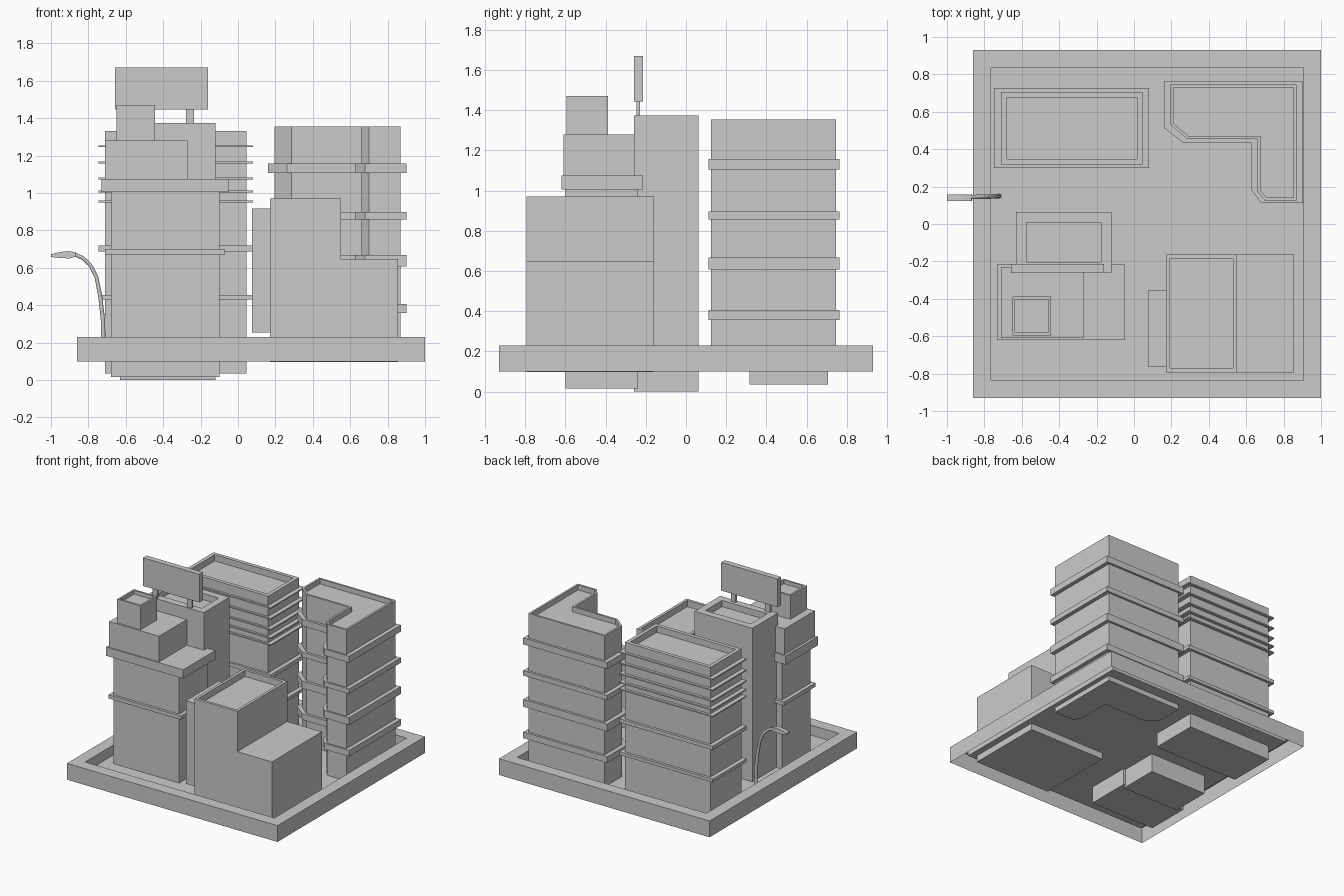
import bpy, bmesh
from mathutils import Vector

if "Cube" in bpy.data.objects:
    bpy.data.objects.remove(bpy.data.objects["Cube"])


def prism(name, pts, z0, z1, rim=0.0, depth=0.0, open_bottom=False):
    """Extruded outline; optional roof recess leaving a parapet of width rim."""
    bm = bmesh.new()
    lo = [bm.verts.new((x, y, z0)) for x, y in pts]
    hi = [bm.verts.new((x, y, z1)) for x, y in pts]
    n = len(pts)
    for i in range(n):
        j = (i + 1) % n
        bm.faces.new((lo[i], lo[j], hi[j], hi[i]))
    if not open_bottom:
        bm.faces.new(lo[::-1])
    top = bm.faces.new(hi)
    bm.normal_update()
    if rim:
        bmesh.ops.inset_region(bm, faces=[top], thickness=rim, use_even_offset=True)
        # vertical recess walls, then sink the roof
        new = bmesh.ops.extrude_discrete_faces(bm, faces=[top])["faces"][0]
        bmesh.ops.translate(bm, verts=new.verts, vec=(0, 0, -depth))
    bmesh.ops.recalc_face_normals(bm, faces=bm.faces) if not rim else None
    me = bpy.data.meshes.new(name)
    bm.to_mesh(me)
    bm.free()
    ob = bpy.data.objects.new(name, me)
    bpy.context.collection.objects.link(ob)
    return ob


def rect(x0, x1, y0, y1):
    return [(x0, y0), (x1, y0), (x1, y1), (x0, y1)]


def box(name, x0, x1, y0, y1, z0, z1, **kw):
    return prism(name, rect(x0, x1, y0, y1), z0, z1, **kw)


# hollow tray base with raised rim
box("base_tray", -0.86, 1.0, -0.93, 0.93, 0.10, 0.23, rim=0.095, depth=0.08, open_bottom=True)

# front left stepped tower
box("stepped_tower_body", -0.68, -0.10, -0.60, -0.24, 0.015, 1.01)
box("stepped_tower_band", -0.71, -0.07, -0.62, -0.22, 0.67, 0.70)
box("stepped_tower_ledge", -0.73, -0.05, -0.62, -0.215, 1.005, 1.075)
box("stepped_tower_upper", -0.71, -0.27, -0.61, -0.23, 1.075, 1.28)
box("stepped_tower_roof_box", -0.65, -0.443, -0.595, -0.388, 1.28, 1.47, rim=0.015, depth=0.03)

# tall tower behind it with billboard
box("billboard_tower", -0.63, -0.12, -0.26, 0.063, 0.0, 1.375, rim=0.056, depth=0.05)
box("billboard_panel", -0.657, -0.16, -0.26, -0.215, 1.445, 1.67)
for i, x in enumerate((-0.56, -0.257)):
    box(f"billboard_post_{i}", x - 0.021, x + 0.021, -0.246, -0.229, 1.32, 1.45)

# back left office with thin louvre bands and thicker floor bands
box("office_body", -0.71, 0.045, 0.317, 0.707, 0.035, 1.33, rim=0.03, depth=0.05)
for i, (z0, z1) in enumerate([(0.43, 0.455), (0.688, 0.718), (0.949, 0.959), (1.003, 1.013),
                              (1.072, 1.082), (1.158, 1.168), (1.245, 1.255)]):
    box(f"office_band_{i}", -0.745, 0.08, 0.30, 0.728, z0, z1)

# back right L-shaped block with floor bands
body = [(0.195, 0.53), (0.285, 0.455), (0.66, 0.455), (0.66, 0.175), (0.70, 0.125),
        (0.87, 0.125), (0.87, 0.747), (0.195, 0.747)]
band = [(0.16, 0.515), (0.262, 0.435), (0.625, 0.435), (0.625, 0.185), (0.68, 0.112),
        (0.902, 0.112), (0.902, 0.765), (0.16, 0.765)]
prism("corner_block_body", body, 0.11, 1.355, rim=0.016, depth=0.04)
for i, (z0, z1) in enumerate([(0.357, 0.406), (0.608, 0.667), (0.857, 0.897), (1.106, 1.158)]):
    prism(f"corner_block_band_{i}", band, z0, z1)

# front right two-level block with side annex
box("low_block_tall_part", 0.17, 0.55, -0.793, -0.163, 0.097, 0.97, rim=0.022, depth=0.05)
box("low_block_low_part", 0.55, 0.855, -0.793, -0.163, 0.097, 0.648)
box("low_block_annex", 0.075, 0.17, -0.765, -0.353, 0.255, 0.917)

# curved street lamp pole
path = [(-0.72, 0.15, 0.15, 1.1), (-0.722, 0.15, 0.32, 1.0), (-0.737, 0.148, 0.45, 0.95),
        (-0.757, 0.147, 0.55, 0.9), (-0.79, 0.146, 0.615, 0.9), (-0.83, 0.145, 0.652, 0.9),
        (-0.875, 0.144, 0.672, 0.9)]
cu = bpy.data.curves.new("lamp_pole", "CURVE")
cu.dimensions = "3D"
cu.bevel_depth = 0.013
cu.bevel_resolution = 1
cu.use_fill_caps = True
sp = cu.splines.new("POLY")
sp.points.add(len(path) - 1)
for p, (x, y, z, r) in zip(sp.points, path):
    p.co = (x, y, z, 1)
    p.radius = r
bpy.context.collection.objects.link(bpy.data.objects.new("lamp_pole", cu))

# lamp head: side profile extruded across y
bm = bmesh.new()
prof = [(-0.865, 0.66), (-0.87, 0.683), (-0.91, 0.69), (-0.96, 0.682), (-1.0, 0.672),
        (-1.0, 0.658), (-0.95, 0.652), (-0.90, 0.65)]
f = bm.faces.new([bm.verts.new((x, 0.124, z)) for x, z in prof])
ext = bmesh.ops.extrude_face_region(bm, geom=[f])
bmesh.ops.translate(bm, verts=[v for v in ext["geom"] if isinstance(v, bmesh.types.BMVert)],
                    vec=Vector((0, 0.034, 0)))
bmesh.ops.recalc_face_normals(bm, faces=bm.faces)
me = bpy.data.meshes.new("lamp_head")
bm.to_mesh(me)
bm.free()
bpy.context.collection.objects.link(bpy.data.objects.new("lamp_head", me))
